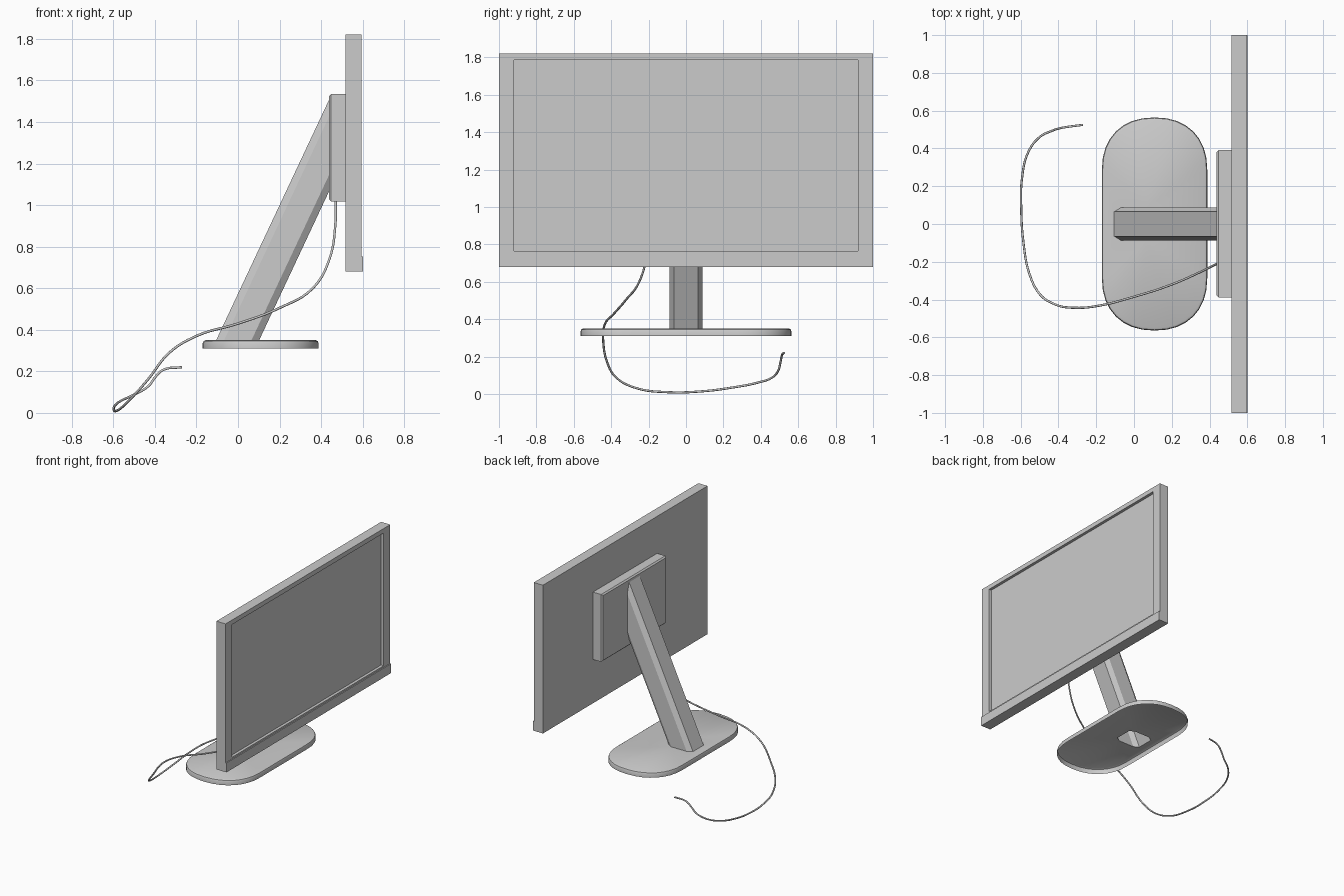
import bpy, bmesh, math

if "Cube" in bpy.data.objects:
    bpy.data.objects.remove(bpy.data.objects["Cube"])


def rect(x, y0, y1, z0, z1):
    """Rectangle facing along x."""
    return [(x, y0, z0), (x, y1, z0), (x, y1, z1), (x, y0, z1)]


def loft(name, rings, cap_start=True, cap_end=True, hole=None, smooth=False):
    """Skin equal-sized rings; optionally fill the last ring around a hole."""
    bm = bmesh.new()
    loops = [[bm.verts.new(p) for p in r] for r in rings]
    n = len(loops[0])
    for a, b in zip(loops, loops[1:]):
        for i in range(n):
            j = (i + 1) % n
            bm.faces.new((a[i], a[j], b[j], b[i]))
    if cap_start:
        bm.faces.new(loops[0])
    if cap_end:
        bm.faces.new(loops[-1])
    if hole:
        inner = [bm.verts.new(p) for p in hole]
        edges = [bm.edges.new((inner[i], inner[i - 1])) for i in range(len(inner))]
        edges += [bm.edges.get((loops[-1][i], loops[-1][i - 1])) for i in range(n)]
        bmesh.ops.triangle_fill(bm, use_beauty=True, use_dissolve=False, edges=edges)
    bmesh.ops.recalc_face_normals(bm, faces=bm.faces)
    me = bpy.data.meshes.new(name)
    bm.to_mesh(me)
    bm.free()
    ob = bpy.data.objects.new(name, me)
    bpy.context.collection.objects.link(ob)
    if smooth:
        select(ob)
        bpy.ops.object.shade_smooth_by_angle(angle=math.radians(30))
    return ob


def select(ob):
    bpy.ops.object.select_all(action='DESELECT')
    ob.select_set(True)
    bpy.context.view_layer.objects.active = ob


# Screen housing with recessed display
loft("screen_panel", [
    rect(0.517, -1, 1, 0.75, 1.82),
    rect(0.595, -1, 1, 0.75, 1.82),
    rect(0.595, -0.92, 0.92, 0.765, 1.785),
    rect(0.573, -0.92, 0.92, 0.765, 1.785)])

# Slightly thicker strip along the bottom of the screen
loft("bottom_bezel", [rect(0.517, -1, 1, 0.68, 0.752),
                      rect(0.602, -1, 1, 0.68, 0.752)])

# Rear electronics box with chamfered back edges
c = 0.01
loft("rear_box", [
    rect(0.517, -0.388, 0.392, 1.017, 1.535),
    rect(0.438 + c, -0.388, 0.392, 1.017, 1.535),
    rect(0.438, -0.388 + c, 0.392 - c, 1.017 + c, 1.535 - c)])

# Slanted hollow arm with chamfered corners, cut flush to the rear box
BASE_TOP, SLOPE = 0.35, 2.13
half = [(-0.105, 0.065), (-0.067, 0.088), (0.065, 0.088), (0.102, 0.065)]
section = half + [(x, -y) for x, y in reversed(half)]
foot = [(x, y, BASE_TOP) for x, y in section]
head = [(0.439, y, BASE_TOP + (0.439 - x) * SLOPE) for x, y in section]
loft("stand_arm", [foot, head], cap_start=False, cap_end=False)


# Rounded base plate: a shell open underneath, pierced where the arm stands
def outline(inset, z, seg=16):
    pts = []
    for sign in (1, -1):
        for i in range(seg + 1):
            t = math.pi * i / seg
            cx, sy = math.cos(t), math.sin(t)
            e = 2 / 2.25
            x = math.copysign(abs(cx) ** e, cx) * (0.279 - inset)
            y = 0.285 + abs(sy) ** e * (0.279 - inset)
            pts.append((0.109 + sign * x, sign * y, z))
    return pts


loft("stand_base", [outline(0, 0.31), outline(0, 0.335),
                    outline(0.004, 0.345), outline(0.014, BASE_TOP)],
     cap_start=False, cap_end=False, hole=foot, smooth=True)

# Power cable
path = [(0.47, -0.195, 1.03), (0.468, -0.20, 0.9), (0.44, -0.21, 0.74),
        (0.36, -0.25, 0.60), (0.2, -0.32, 0.505), (0, -0.385, 0.43),
        (-0.2, -0.435, 0.37), (-0.33, -0.443, 0.29), (-0.43, -0.42, 0.165),
        (-0.5, -0.37, 0.085), (-0.555, -0.26, 0.03), (-0.585, -0.1, 0.01),
        (-0.597, 0.08, 0.014), (-0.592, 0.25, 0.035), (-0.56, 0.38, 0.06),
        (-0.5, 0.46, 0.088), (-0.43, 0.495, 0.13), (-0.40, 0.505, 0.17),
        (-0.36, 0.513, 0.207), (-0.27, 0.525, 0.22)]
cu = bpy.data.curves.new("power_cable", 'CURVE')
cu.dimensions = '3D'
cu.bevel_depth = 0.006
cu.bevel_resolution = 2
cu.resolution_u = 6
cu.use_fill_caps = True
sp = cu.splines.new('BEZIER')
sp.bezier_points.add(len(path) - 1)
for bp, p in zip(sp.bezier_points, path):
    bp.co = p
    bp.handle_left_type = bp.handle_right_type = 'AUTO'
cable = bpy.data.objects.new("power_cable", cu)
bpy.context.collection.objects.link(cable)
select(cable)
bpy.ops.object.convert(target='MESH')
bpy.ops.object.shade_smooth_by_angle(angle=math.radians(50))
